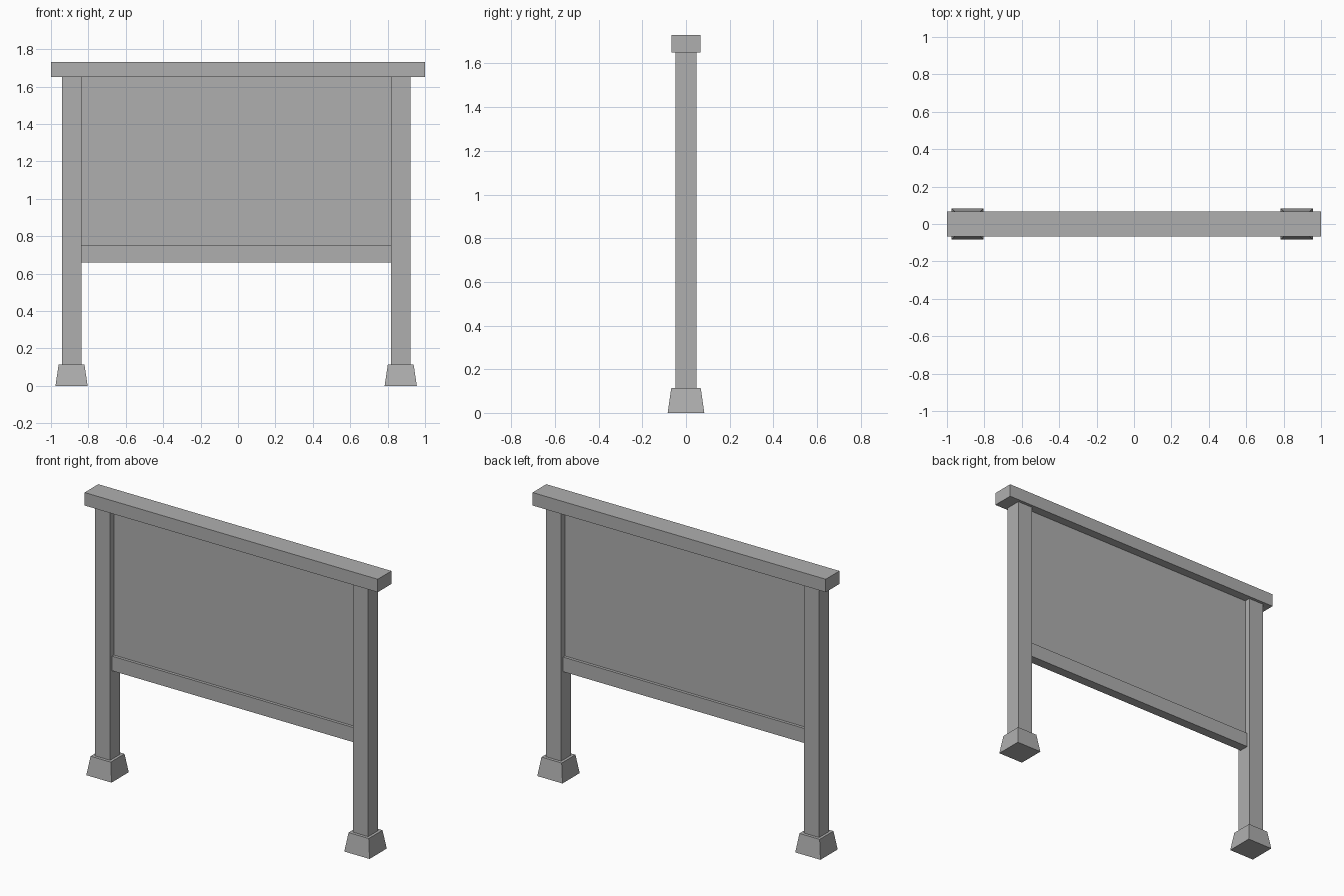
import bpy
import bmesh

cube = bpy.data.objects.get("Cube")
if cube:
    bpy.data.objects.remove(cube, do_unlink=True)

grey = bpy.data.materials.new("plain_grey")
grey.use_nodes = True
colour = (0.43, 0.43, 0.43, 1)
grey.diffuse_color = colour
grey.node_tree.nodes["Principled BSDF"].inputs["Base Color"].default_value = colour


def block(name, x, z, depth, taper=1.0):
    """Box spanning x and z ranges, centred on y, with its top scaled by taper."""
    bm = bmesh.new()
    bmesh.ops.create_cube(bm, size=1)
    for v in bm.verts:
        s = taper if v.co.z > 0 else 1.0
        v.co.x = (x[0] + x[1]) / 2 + v.co.x * (x[1] - x[0]) * s
        v.co.y *= depth * s
        v.co.z = z[1] if v.co.z > 0 else z[0]
    mesh = bpy.data.meshes.new(name)
    bm.to_mesh(mesh)
    bm.free()
    mesh.materials.append(grey)
    obj = bpy.data.objects.new(name, mesh)
    bpy.context.collection.objects.link(obj)
    return obj


# Posts standing on tapered feet
for side, cx in (("right", -0.89), ("left", 0.87)):
    block(side + "_post", (cx - 0.052, cx + 0.052), (0.11, 1.66), 0.097)
    block(side + "_foot", (cx - 0.086, cx + 0.086), (0, 0.115), 0.168, 0.8)

# Top beam, bottom rail and the thin board between them
block("top_beam", (-1, 1), (1.65, 1.73), 0.134)
block("bottom_rail", (-0.85, 0.83), (0.66, 0.75), 0.06)
block("board", (-0.85, 0.83), (0.74, 1.66), 0.024)
